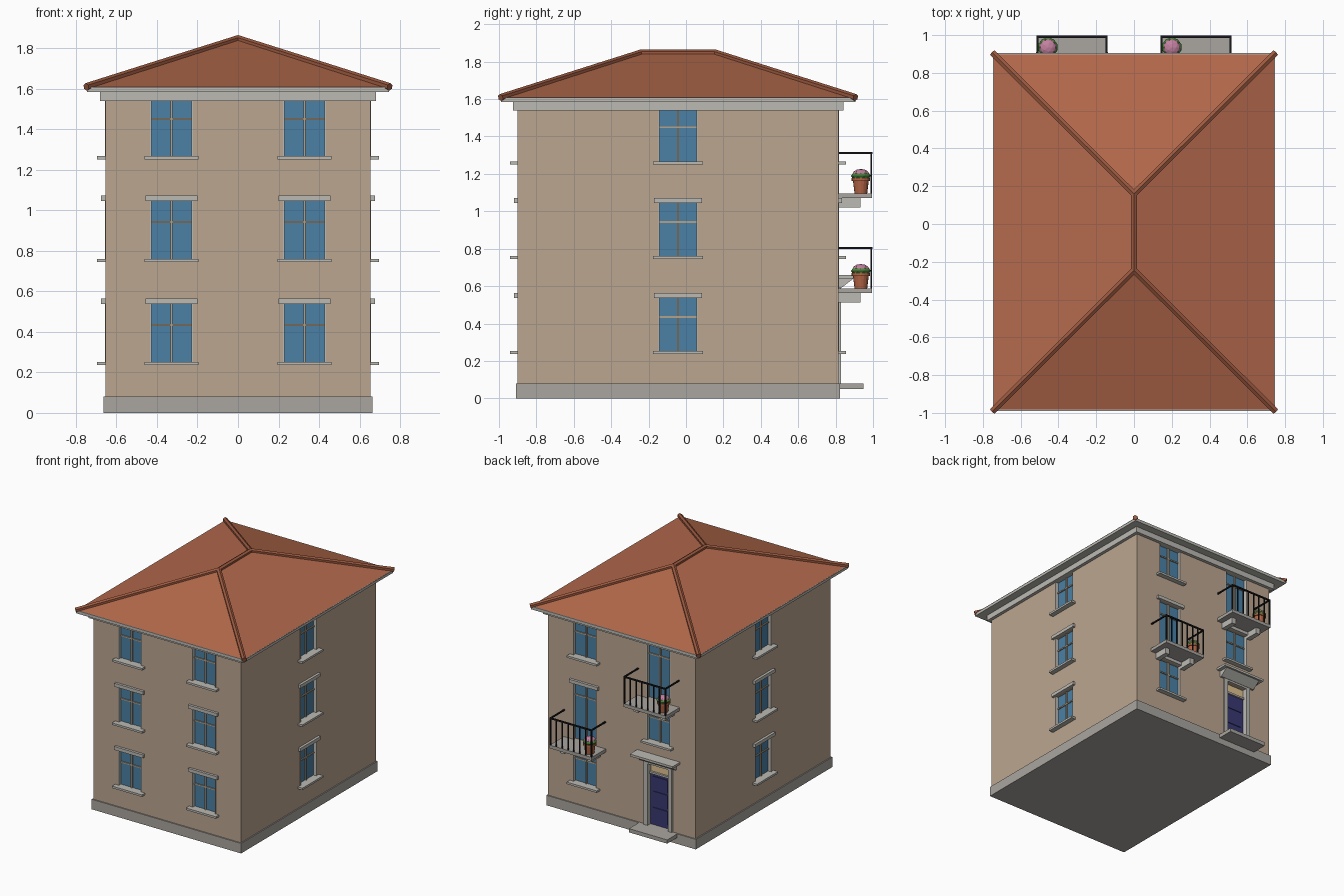
import bpy, bmesh, math
from mathutils import Vector, Matrix

if "Cube" in bpy.data.objects:
    bpy.data.objects.remove(bpy.data.objects["Cube"])

HX, Y0, Y1 = 0.655, -0.90, 0.815      # wall half width, front and back planes
YC = (Y0 + Y1) / 2
CX = 0.328                            # window column offset
REC = 0.025                           # window recess


def mat(name, r, g, b):
    m = bpy.data.materials.new(name)
    m.diffuse_color = (r, g, b, 1)
    m.use_nodes = True
    m.node_tree.nodes["Principled BSDF"].inputs["Base Color"].default_value = m.diffuse_color
    return m


WALL = mat("render", 0.50, 0.38, 0.28)
STONE = mat("stone", 0.50, 0.49, 0.45)
PLINTH = mat("plinth", 0.40, 0.38, 0.35)
TILE = mat("tile", 0.45, 0.14, 0.07)
RIDGE = mat("ridge_tile", 0.33, 0.10, 0.05)
GLASS = mat("glass", 0.07, 0.22, 0.38)
BARS = mat("glazing_bar", 0.45, 0.36, 0.26)
NAVY = mat("navy", 0.04, 0.04, 0.17)
LIGHT = mat("fanlight", 0.75, 0.55, 0.28)
IRON = mat("iron", 0.01, 0.01, 0.012)
POT = mat("terracotta", 0.45, 0.13, 0.06)
LEAF = mat("leaf", 0.08, 0.25, 0.05)
PETAL = mat("petal", 0.55, 0.22, 0.35)


def finish(name, bm, m):
    bmesh.ops.recalc_face_normals(bm, faces=bm.faces[:])
    me = bpy.data.meshes.new(name)
    bm.to_mesh(me)
    bm.free()
    ob = bpy.data.objects.new(name, me)
    bpy.context.collection.objects.link(ob)
    if m:
        me.materials.append(m)
    return ob


parts = {}                            # part name -> (material, list of boxes)


def box(name, m, x0, x1, y0, y1, z0, z1):
    parts.setdefault(name, (m, []))[1].append((x0, x1, y0, y1, z0, z1))


def boxes_object(name, m, items):
    bm = bmesh.new()
    for x0, x1, y0, y1, z0, z1 in items:
        M = Matrix.Translation(((x0 + x1) / 2, (y0 + y1) / 2, (z0 + z1) / 2)) @ \
            Matrix.Diagonal((abs(x1 - x0), abs(y1 - y0), abs(z1 - z0), 1))
        bmesh.ops.create_cube(bm, size=1, matrix=M)
    return finish(name, bm, m)


def fbox(name, m, face, u0, u1, d0, d1, z0, z1):
    """Box on a facade: u along the wall, d outwards from it."""
    if face == "front":
        box(name, m, u0, u1, Y0 - d1, Y0 - d0, z0, z1)
    elif face == "back":
        box(name, m, u0, u1, Y1 + d0, Y1 + d1, z0, z1)
    elif face == "right":
        box(name, m, HX + d0, HX + d1, u0, u1, z0, z1)
    else:
        box(name, m, -HX - d1, -HX - d0, u0, u1, z0, z1)


def window(face, u, z0, z1, sill=True):
    w = 0.105
    fbox("cutter", None, face, u - w, u + w, -REC - 0.01, 0.05, z0, z1)
    fbox("window_glass", GLASS, face, u - w, u + w, -REC - 0.01, -REC, z0, z1)
    for s in (-1, 1):
        a, b = sorted((u + s * w, u + s * (w - 0.006)))
        fbox("window_jambs", STONE, face, a, b, -REC, 0.002, z0, z1)
    fbox("glazing_bars", BARS, face, u - 0.006, u + 0.006, -REC, -0.015, z0, z1)
    t = z1 - 0.103
    fbox("glazing_bars", BARS, face, u - w, u + w, -REC, -0.017, t - 0.005, t + 0.005)
    if sill:
        fbox("window_sills", STONE, face, u - 0.133, u + 0.133, -REC, 0.04, z0 - 0.014, z0 + 0.002)
    fbox("window_lintels", STONE, face, u - 0.128, u + 0.128, -0.005, 0.02, z1, z1 + 0.027)


def lathe(name, m, pts, loc, n=16):
    bm = bmesh.new()
    vs = [bm.verts.new((r, 0, z)) for r, z in pts]
    es = [bm.edges.new(p) for p in zip(vs, vs[1:])]
    bmesh.ops.spin(bm, geom=vs + es, cent=(0, 0, 0), axis=(0, 0, 1), angle=2 * math.pi, steps=n)
    bmesh.ops.remove_doubles(bm, verts=bm.verts[:], dist=1e-5)
    finish(name, bm, m).location = loc


def blob(name, m, loc, scale):
    bm = bmesh.new()
    bmesh.ops.create_icosphere(bm, subdivisions=2, radius=1,
                               matrix=Matrix.Translation(loc) @ Matrix.Diagonal((*scale, 1)))
    finish(name, bm, m)


def balcony(x, z):
    """Slab (top at z), brackets, railing and flower pot."""
    yf = 0.995
    box("balcony_slabs", PLINTH, x - 0.187, x + 0.187, Y1 - 0.01, yf, z - 0.026, z)
    for s in (-0.12, 0.12):
        box("balcony_brackets", STONE, x + s - 0.02, x + s + 0.02, Y1 - 0.01, 0.932, z - 0.075, z - 0.026)
    e, top, t = 0.182, z + 0.22, 0.005
    box("balcony_railings", IRON, x - e - t, x + e + t, yf - 0.01, yf + 0.002, top - 0.01, top)
    for s in (-e, e):
        box("balcony_railings", IRON, x + s - t, x + s + t, Y1, yf, top - 0.01, top)
    for i in range(8):
        bx = x - e + 2 * e * i / 7
        r = t if i in (0, 7) else 0.004
        box("balcony_railings", IRON, bx - r, bx + r, yf - 0.009, yf, z, top - 0.005)
    px, py = x - 0.128, 0.935
    lathe("flower_pot", POT, [(0, 0), (0.034, 0), (0.042, 0.066), (0.05, 0.066),
                              (0.05, 0.082), (0.04, 0.082), (0, 0.078)], (px, py, z))
    blob("pot_foliage", LEAF, (px, py, z + 0.093), (0.053, 0.053, 0.026))
    blob("pot_flowers", PETAL, (px, py, z + 0.104), (0.045, 0.045, 0.026))


# Windows on front and sides
ROWS = [(0.25, 0.537), (0.758, 1.045), (1.265, 1.552)]
for z0, z1 in ROWS:
    for face, us in (("front", (-CX, CX)), ("left", (YC,)), ("right", (YC,))):
        for u in us:
            window(face, u, z0, z1)

# Back: windows, balcony doors and balconies
window("back", CX, *ROWS[0])
window("back", -CX, *ROWS[1])
window("back", CX, *ROWS[2])
for u, z, row in ((CX, 0.588, 1), (-CX, 1.096, 2)):
    window("back", u, z, ROWS[row][1], sill=False)
    balcony(u, z)

# Entrance: door, fanlight, frame, step
D = -CX
fbox("cutter", None, "back", D - 0.095, D + 0.095, -0.04, 0.05, 0.08, 0.575)
fbox("door", NAVY, "back", D - 0.095, D + 0.095, -0.04, -0.025, 0.08, 0.49)
for z0, z1 in ((0.11, 0.22), (0.24, 0.35), (0.37, 0.47)):
    fbox("door_panels", NAVY, "back", D - 0.065, D + 0.065, -0.026, -0.019, z0, z1)
fbox("fanlight", LIGHT, "back", D - 0.095, D + 0.095, -0.04, -0.028, 0.505, 0.575)
fbox("door_frame", STONE, "back", D - 0.095, D + 0.095, -0.04, -0.012, 0.49, 0.505)
for s in (-1, 1):
    a, b = sorted((D + s * 0.09, D + s * 0.125))
    fbox("door_frame", STONE, "back", a, b, -0.03, 0.013, 0.08, 0.575)
fbox("door_frame", STONE, "back", D - 0.125, D + 0.125, -0.03, 0.013, 0.575, 0.6)
box("door_step", PLINTH, D - 0.17, D + 0.17, Y1 - 0.01, 0.95, 0.05, 0.08)
box("door_canopy", STONE, D - 0.19, D + 0.19, Y1 - 0.01, 0.91, 0.64, 0.658)

# Sloped moulding under the canopy
bm = bmesh.new()
prof = [(Y1 - 0.01, 0.59), (Y1 + 0.015, 0.59), (0.895, 0.64), (Y1 - 0.01, 0.64)]
f = bm.faces.new([bm.verts.new((D - 0.16, y, z)) for y, z in prof])
g = bmesh.ops.extrude_face_region(bm, geom=[f])["geom"]
bmesh.ops.translate(bm, vec=(0.32, 0, 0), verts=[v for v in g if isinstance(v, bmesh.types.BMVert)])
finish("canopy_moulding", bm, STONE)

# Plinth and eaves mouldings
for name, m, o, z0, z1 in (("plinth", PLINTH, 0.009, 0, 0.08), ("cornice", STONE, 0.026, 1.538, 1.583),
                           ("eaves", STONE, 0.09, 1.583, 1.607)):
    box(name, m, -HX - o, HX + o, Y0 - o, Y1 + o, z0, z1)

# Walls with recessed openings
walls = boxes_object("walls", WALL, [(-HX, HX, Y0, Y1, 0.04, 1.59)])
cutter = boxes_object("opening_cutter", None, parts.pop("cutter")[1])
cutter.hide_render = True
mod = walls.modifiers.new("openings", "BOOLEAN")
mod.operation, mod.solver, mod.object = "DIFFERENCE", "EXACT", cutter
bpy.context.view_layer.update()
cut = bpy.data.meshes.new_from_object(walls.evaluated_get(bpy.context.evaluated_depsgraph_get()))
walls.modifiers.clear()
walls.data = cut
bpy.data.objects.remove(cutter)

for name, (m, items) in parts.items():
    boxes_object(name, m, items)

# Hipped roof
rx, ry, rl, ze, zr = 0.747, 0.947, 0.202, 1.605, 1.845
bm = bmesh.new()
c = [bm.verts.new((sx * rx, YC + sy * ry, ze)) for sx, sy in ((-1, -1), (1, -1), (1, 1), (-1, 1))]
r0, r1 = (bm.verts.new((0, YC + s * rl, zr)) for s in (-1, 1))
for vs in (c, (c[0], c[1], r0), (c[1], c[2], r1, r0), (c[2], c[3], r1), (c[3], c[0], r0, r1)):
    bm.faces.new(vs)
finish("roof", bm, TILE)

# Ridge and hip tiles
bm = bmesh.new()
ends = [Vector((0, YC + s * rl, zr)) for s in (-1, 1)]
lines = [tuple(ends)] + [(e, Vector((sx * rx, YC + sy * ry, ze + 0.004)))
                         for e, sy in zip(ends, (-1, 1)) for sx in (-1, 1)]
for a, b in lines:
    d = b - a
    M = Matrix.Translation((a + b) / 2) @ d.to_track_quat("Z", "Y").to_matrix().to_4x4()
    bmesh.ops.create_cone(bm, cap_ends=True, segments=6, radius1=0.019, radius2=0.019,
                          depth=d.length + 0.006, matrix=M)
finish("ridge_tiles", bm, RIDGE)
